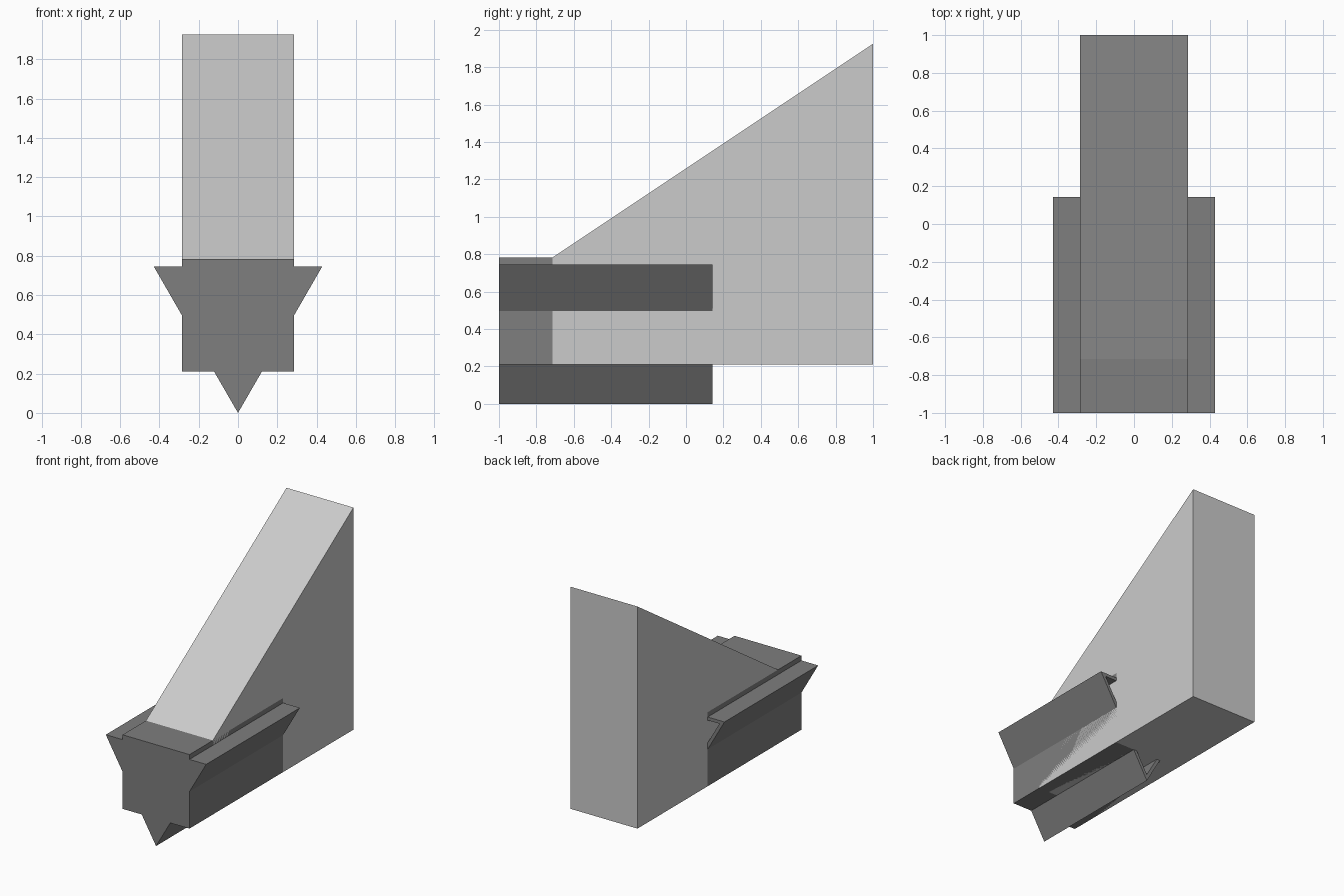
import bpy
import bmesh

if "Cube" in bpy.data.objects:
    bpy.data.objects.remove(bpy.data.objects["Cube"])

U = 2 / 7          # modelling module
BASE = 0.211       # underside of the wedge and sleeve


def extrude_profile(name, points, axis_start, axis_end, place, cap_end=True):
    """Extrude a closed profile; place(p, t) maps it into 3D."""
    bm = bmesh.new()
    a = [bm.verts.new(place(p, axis_start)) for p in points]
    b = [bm.verts.new(place(p, axis_end)) for p in points]
    n = len(points)
    bm.faces.new(a)
    if cap_end:
        bm.faces.new(b[::-1])
    for i in range(n):
        j = (i + 1) % n
        bm.faces.new((a[i], b[i], b[j], a[j]))
    if cap_end:
        bmesh.ops.recalc_face_normals(bm, faces=bm.faces)
    mesh = bpy.data.meshes.new(name)
    bm.to_mesh(mesh)
    bm.free()
    obj = bpy.data.objects.new(name, mesh)
    bpy.context.collection.objects.link(obj)
    return obj


# Sloped wedge body, profile in y-z
wedge = [(1 - 6 * U, BASE), (1, BASE), (1, BASE + 6 * U), (1 - 6 * U, BASE + 2 * U)]
extrude_profile("sloped_wedge", wedge, -U, U, lambda p, x: (x, p[0], p[1]))

# Dark front sleeve with three pointed rails, open at the back
half = [(0.122, BASE), (U, BASE), (U, 0.497), (1.5 * U, 0.745),
        (U, 0.745), (U, BASE + 2 * U)]
outline = [(0, 0)] + half + [(-x, z) for x, z in reversed(half)]
sleeve = extrude_profile("railed_sleeve", outline, -1, -1 + 4 * U,
                         lambda p, y: (p[0], y, p[1]), cap_end=False)
wall = sleeve.modifiers.new("wall", 'SOLIDIFY')
wall.thickness = 0.025
wall.offset = -1
wall.use_even_offset = True

dark = bpy.data.materials.new("dark_grey")
dark.diffuse_color = (0.21, 0.21, 0.21, 1)
dark.use_nodes = True
dark.node_tree.nodes["Principled BSDF"].inputs["Base Color"].default_value = dark.diffuse_color
sleeve.data.materials.append(dark)
